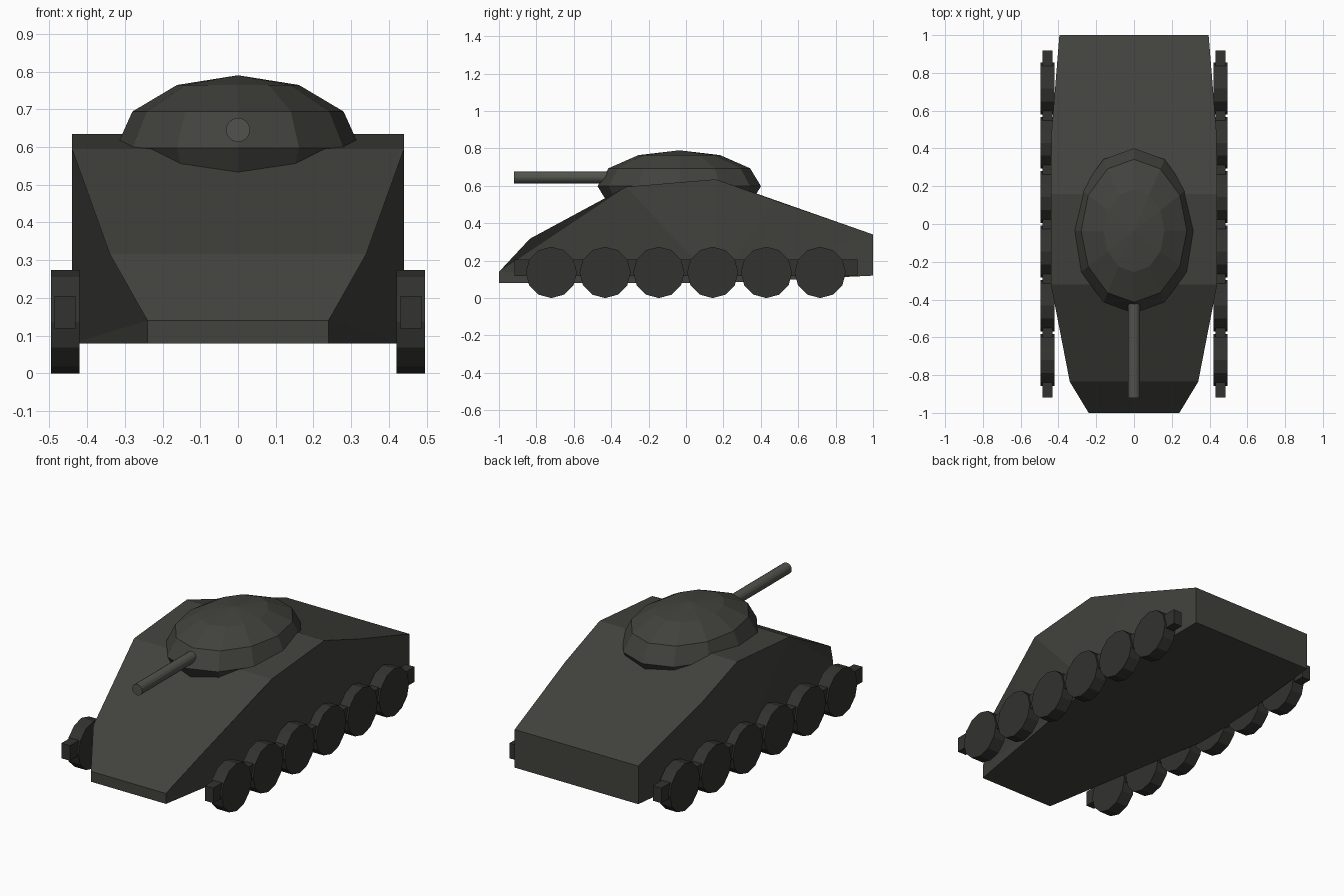
import bpy, bmesh
from math import pi
from mathutils import Matrix

if "Cube" in bpy.data.objects:
    bpy.data.objects.remove(bpy.data.objects["Cube"])


def paint(name, rgb):
    mat = bpy.data.materials.new(name)
    mat.diffuse_color = (*rgb, 1)
    mat.use_nodes = True
    mat.node_tree.nodes["Principled BSDF"].inputs["Base Color"].default_value = mat.diffuse_color
    return mat


hull_paint = paint("dark_olive", (.054, .054, .047))
wheel_paint = paint("dark_rubber", (.032, .032, .030))
gun_paint = paint("gun_metal", (.082, .086, .072))


def make(name, bm, mat, loc=(0, 0, 0)):
    bmesh.ops.recalc_face_normals(bm, faces=bm.faces)
    me = bpy.data.meshes.new(name)
    bm.to_mesh(me)
    bm.free()
    me.materials.append(mat)
    ob = bpy.data.objects.new(name, me)
    ob.location = loc
    bpy.context.collection.objects.link(ob)
    return ob


def cylinder(name, r, depth, sides, axis, mat, loc):
    bm = bmesh.new()
    bmesh.ops.create_cone(bm, cap_ends=True, segments=sides, radius1=r, radius2=r,
                          depth=depth, matrix=Matrix.Rotation(pi / 2, 4, axis))
    return make(name, bm, mat, loc)


# Hull: side profile as (half width, y, z), mirrored and bridged across;
# the last point is a slight bulge below the rear deck edge
profile = [(.24, -1, .08), (.24, -1, .14), (.34, -.835, .317), (.44, -.32, .595),
           (.44, .16, .635), (.395, 1, .34), (.395, 1, .12), (.44, .16, .08),
           (.437, .48, .52)]
side_faces = [(1, 2, 3), (1, 3, 7), (1, 7, 0), (3, 4, 7), (4, 8, 7), (8, 5, 7),
              (4, 5, 8), (5, 6, 7)]
bm = bmesh.new()
right = [bm.verts.new(p) for p in profile]
left = [bm.verts.new((-x, y, z)) for x, y, z in profile]
for side in (right, left):
    for f in side_faces:
        bm.faces.new([side[i] for i in f])
for i in range(8):
    j = (i + 1) % 8
    bm.faces.new((right[i], right[j], left[j], left[i]))
make("hull", bm, hull_paint)

# Turret: squashed low-poly sphere
bm = bmesh.new()
bmesh.ops.create_uvsphere(bm, u_segments=12, v_segments=6, radius=1,
                          matrix=Matrix.Diagonal((.323, .437, .192, 1)))
make("turret", bm, hull_paint, (0, -.036, .598))

# Gun barrel
cylinder("gun_barrel", .032, .6, 16, 'X', gun_paint, (0, -.62, .645))

# Running gear: axle beam and six wheels per side
for s, label in ((1, "right"), (-1, "left")):
    bm = bmesh.new()
    bmesh.ops.create_cube(bm, size=1, matrix=Matrix.Diagonal((.055, 1.836, .087, 1)))
    make(f"axle_beam_{label}", bm, wheel_paint, (s * .458, 0, .162))
    for i in range(6):
        cylinder(f"wheel_{label}_{i + 1}", .137, .075, 12, 'Y', wheel_paint,
                 (s * .458, -.72 + i * .2875, .137))
